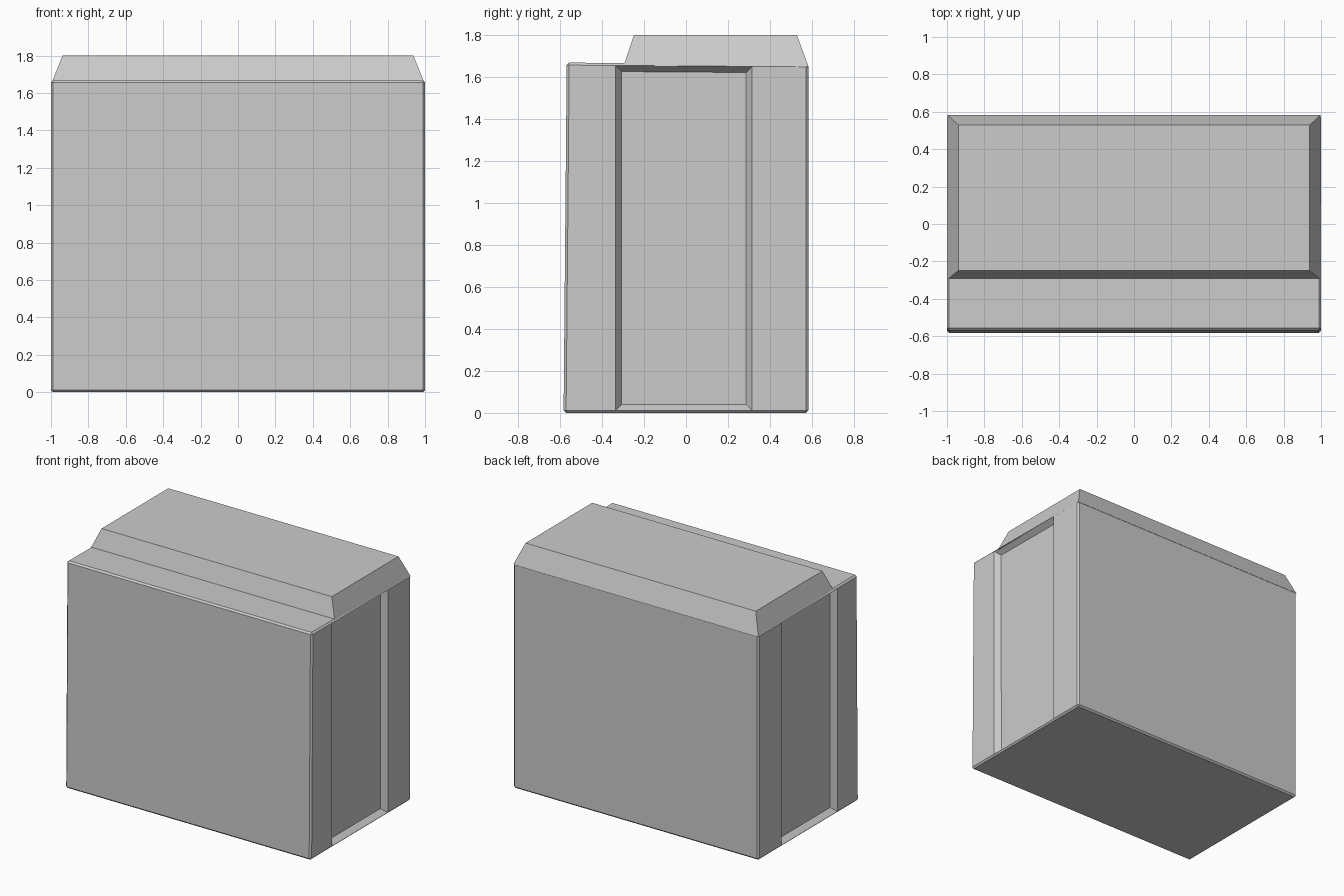
import bpy, bmesh
from mathutils import Vector

default = bpy.data.objects.get("Cube")
if default:
    bpy.data.objects.remove(default, do_unlink=True)

GREY = (0.6, 0.6, 0.6, 1.0)
grey = bpy.data.materials.new("light grey")
grey.use_nodes = True
grey.diffuse_color = GREY
grey.node_tree.nodes["Principled BSDF"].inputs["Base Color"].default_value = GREY


def box(lo, hi):
    """New bmesh box spanning two corners."""
    bm = bmesh.new()
    bmesh.ops.create_cube(bm, size=1)
    for v in bm.verts:
        v.co = Vector([l if c < 0 else h for c, l, h in zip(v.co, lo, hi)])
    return bm


def finish(bm, name):
    bmesh.ops.recalc_face_normals(bm, faces=bm.faces[:])
    mesh = bpy.data.meshes.new(name)
    bm.to_mesh(mesh)
    bm.free()
    mesh.materials.append(grey)
    obj = bpy.data.objects.new(name, mesh)
    bpy.context.collection.objects.link(obj)


# Body: slightly leaning front, narrow chamfer on every edge
body = box((-1, -0.583, 0), (1, 0.583, 1.66))
for v in body.verts:
    if v.co.z > 1 and v.co.y < 0:
        v.co += Vector((0, 0.015, 0.008))
bmesh.ops.bevel(body, geom=body.edges[:], offset=0.012, segments=1, affect='EDGES')

# Recessed panel with sloping rim on both sides
for side in (-1, 1):
    for y in (-0.335, 0.315):
        faces = [f for f in body.faces if f.normal.x * side > 0.99]
        edges = {e for f in faces for e in f.edges}
        verts = {v for f in faces for v in f.verts}
        bmesh.ops.bisect_plane(body, geom=faces + list(edges) + list(verts),
                               plane_co=(0, y, 0), plane_no=(0, 1, 0))
    body.normal_update()
    panel = [f for f in body.faces if f.normal.x * side > 0.99
             and abs(f.calc_center_median().y) < 0.1]
    bmesh.ops.inset_region(body, faces=panel, thickness=0.041, depth=-0.041)
finish(body, "body")

# Raised cap: tapered block set towards the back
cap = box((-0.998, -0.298, 1.65), (0.998, 0.583, 1.8))
for v in cap.verts:
    if v.co.z > 1.7:
        v.co.x *= 0.94
        v.co.y += 0.05 if v.co.y < 0 else -0.055
finish(cap, "top_cap")
